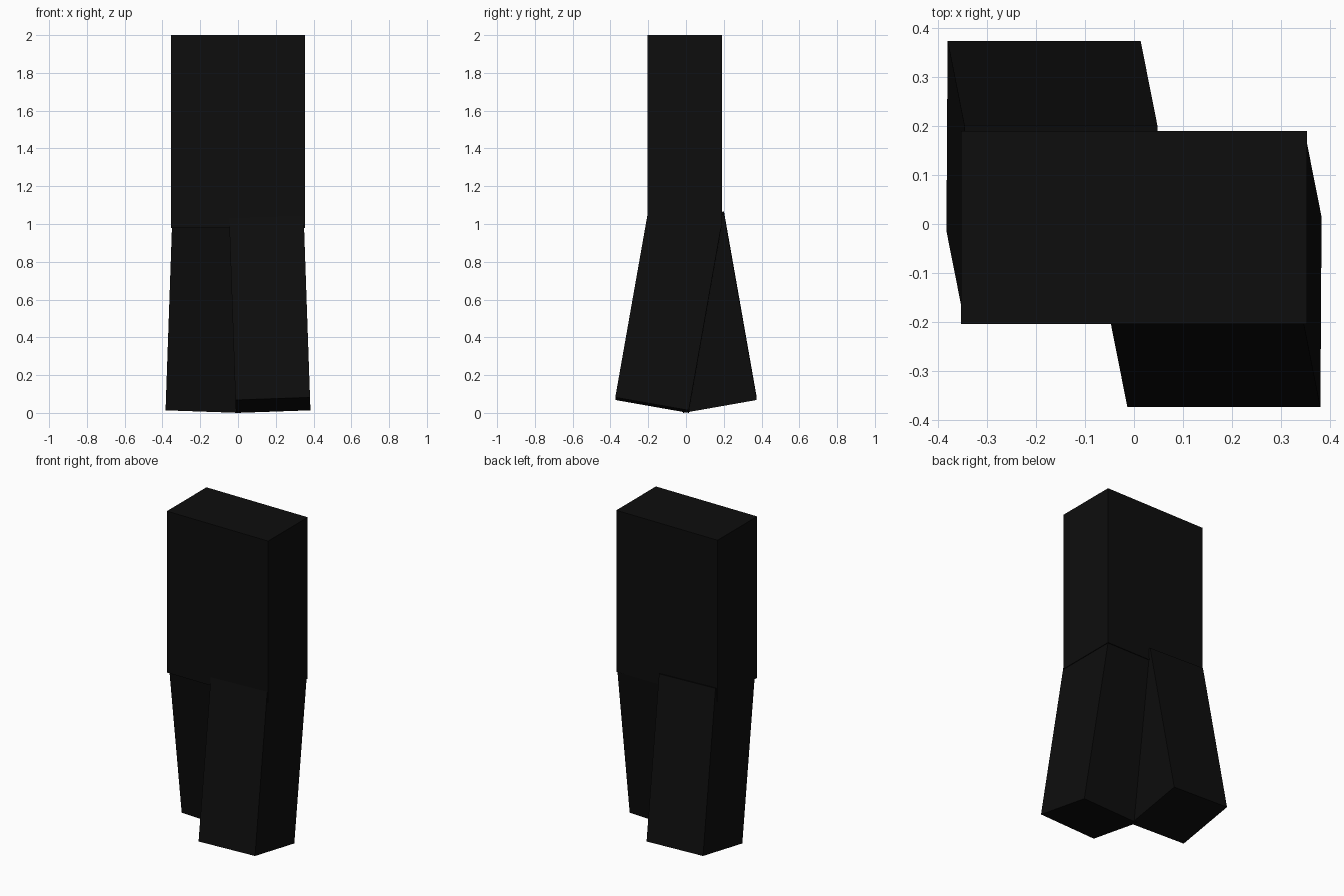
import bpy, math

if "Cube" in bpy.data.objects:
    bpy.data.objects.remove(bpy.data.objects["Cube"])

black = bpy.data.materials.new("near_black")
black.diffuse_color = (0.004, 0.004, 0.004, 1)
black.use_nodes = True
black.node_tree.nodes["Principled BSDF"].inputs["Base Color"].default_value = black.diffuse_color


def box(name, size, center, rotation=(0, 0, 0)):
    bpy.ops.mesh.primitive_cube_add(size=1, location=center, rotation=rotation)
    obj = bpy.context.object
    obj.name = name
    obj.scale = size
    obj.data.materials.append(black)
    return obj


# Upright torso block
box("torso", (0.708, 0.395, 1.02), (0, -0.007, 1.49))

# Striding legs: same box, each swung the opposite way and splayed outward
LENGTH, WIDTH = 1.0, 0.395
swing, splay = math.radians(10), math.radians(2)
for name, side in (("front_leg", 1), ("back_leg", -1)):
    # centre = foot centre plus half the leg length along the tilted axis
    half = LENGTH / 2
    x = 0.185 - half * math.sin(splay) * math.cos(swing)
    y = -0.18 + half * math.sin(swing)
    z = 0.041 + half * math.cos(swing) * math.cos(splay)
    box(name, (WIDTH, WIDTH, LENGTH), (side * x, side * y, z),
        (-side * swing, -side * splay, 0))
